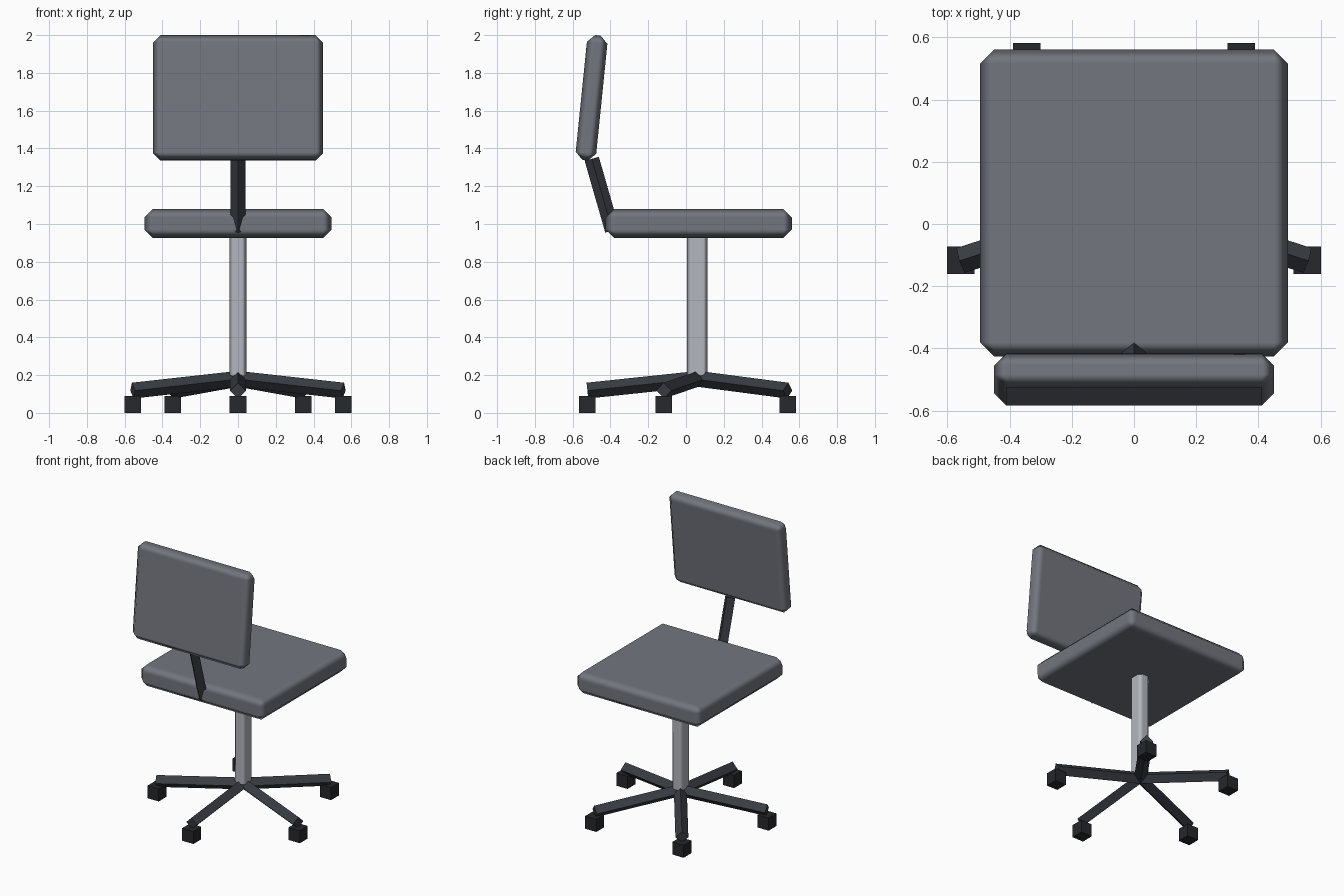
import bpy, bmesh, math
from mathutils import Matrix, Vector

if "Cube" in bpy.data.objects:
    bpy.data.objects.remove(bpy.data.objects["Cube"])


def material(name, rgb):
    m = bpy.data.materials.new(name)
    m.diffuse_color = (*rgb, 1)
    m.use_nodes = True
    m.node_tree.nodes["Principled BSDF"].inputs["Base Color"].default_value = m.diffuse_color
    return m


FABRIC = material("fabric", (0.17, 0.18, 0.21))
METAL = material("metal", (0.45, 0.47, 0.51))
FRAME = material("dark_frame", (0.04, 0.045, 0.055))
RUBBER = material("rubber", (0.02, 0.021, 0.025))


def add(name, bm, mat):
    mesh = bpy.data.meshes.new(name)
    bm.to_mesh(mesh)
    bm.free()
    mesh.materials.append(mat)
    ob = bpy.data.objects.new(name, mesh)
    bpy.context.collection.objects.link(ob)
    return ob


def box(name, center, size, mat, chamfer=0, tilt=0):
    """Box, optionally chamfered with smooth shaded edges."""
    bm = bmesh.new()
    bmesh.ops.create_cube(bm, size=1, matrix=Matrix.Diagonal((*size, 1)))
    for f in bm.faces:
        f.smooth = chamfer > 0
    ob = add(name, bm, mat)
    ob.location = center
    ob.rotation_euler.x = tilt
    if chamfer:
        bev = ob.modifiers.new("bevel", 'BEVEL')
        bev.width = chamfer
        bev.segments = 1
        bev.harden_normals = True
    return ob


def strut(name, a, b, radius, up, mat):
    """Four-sided bar from a to b with one ridge facing the up direction."""
    a, b = Vector(a), Vector(b)
    z = (b - a).normalized()
    x = Vector(up).cross(z).normalized()
    y = z.cross(x)
    rot = Matrix((x, y, z)).transposed().to_4x4()
    bm = bmesh.new()
    bmesh.ops.create_cone(bm, cap_ends=True, segments=4, radius1=radius,
                          radius2=radius, depth=(b - a).length,
                          matrix=Matrix.Translation((a + b) / 2) @ rot)
    return add(name, bm, mat)


HUB_Y = 0.064

# Cushions
box("seat", (0, 0.0675, 1.003), (0.99, 0.985, 0.155), FABRIC, 0.045)
box("backrest", (0, -0.5, 1.668), (0.90, 0.109, 0.665), FABRIC, 0.04,
    math.radians(-5.8))

# Support bar between seat and backrest
strut("backrest_bar", (0, -0.39, 0.965), (0, -0.499, 1.345), 0.039,
      (0, 1, 0), FRAME)

# Central column
box("column", (0, 0.06, 0.565), (0.09, 0.11, 0.77), METAL, 0.025)

# Five-legged base with casters
for i in range(5):
    ang = math.radians(-90 + 72 * i)
    x = 0.586 * math.cos(ang)
    y = HUB_Y + 0.586 * math.sin(ang)
    strut(f"base_leg_{i + 1}", (0, HUB_Y, 0.18), (x, y, 0.118), 0.042,
          (0, 0, 1), FRAME)
    box(f"caster_{i + 1}", (x, y, 0.045), (0.088, 0.088, 0.09), RUBBER)
